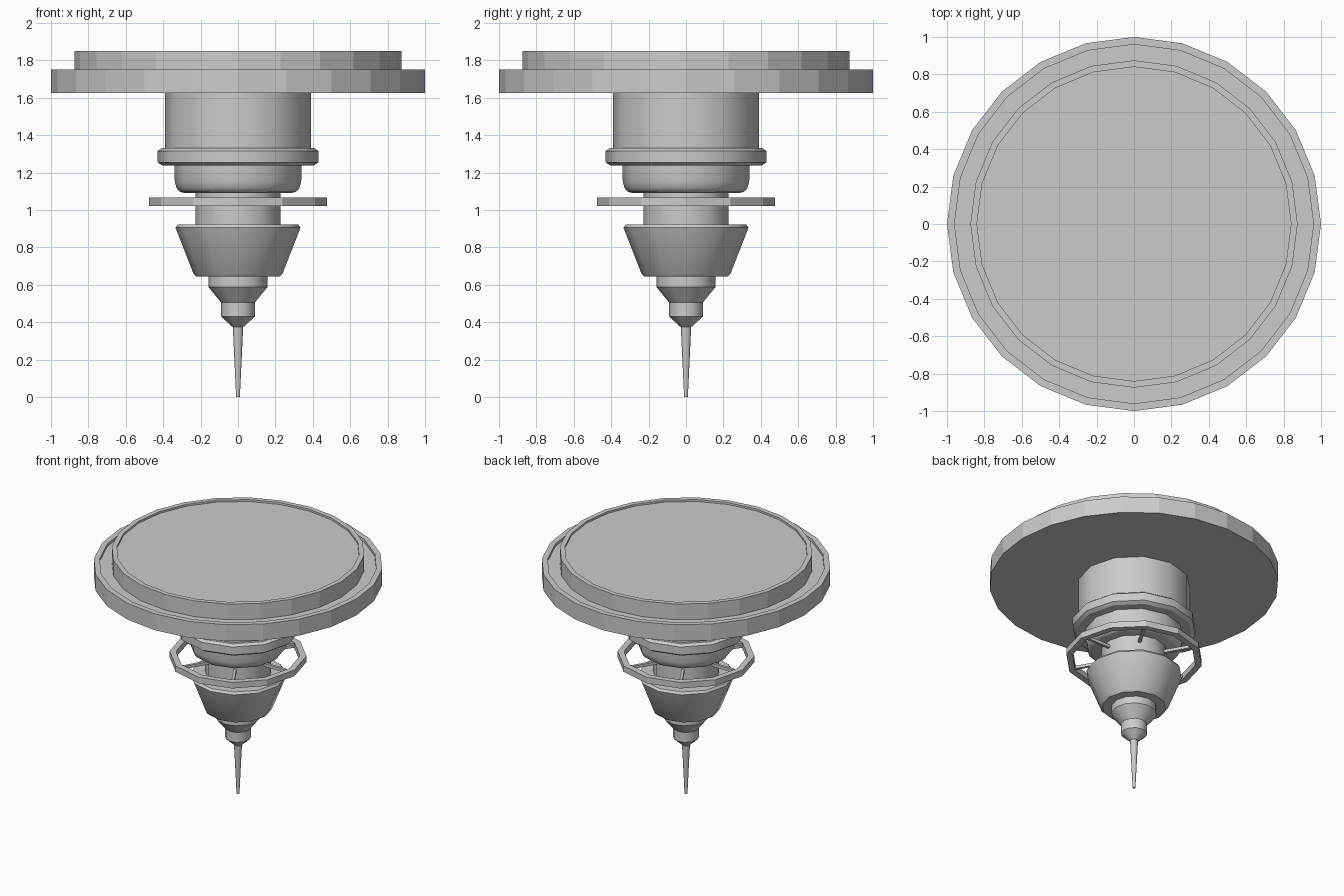
import bpy, math
from mathutils import Matrix, Vector

cube = bpy.data.objects.get("Cube")
if cube:
    bpy.data.objects.remove(cube)

grey = bpy.data.materials.new("hull_grey")
grey.use_nodes = True
grey.diffuse_color = (0.6, 0.6, 0.6, 1)
grey.node_tree.nodes["Principled BSDF"].inputs["Base Color"].default_value = (0.6, 0.6, 0.6, 1)


def add_object(name, verts, faces, smooth=None):
    mesh = bpy.data.meshes.new(name)
    mesh.from_pydata(verts, [], faces)
    mesh.materials.append(grey)
    obj = bpy.data.objects.new(name, mesh)
    bpy.context.collection.objects.link(obj)
    if smooth:
        bpy.ops.object.select_all(action='DESELECT')
        obj.select_set(True)
        bpy.context.view_layer.objects.active = obj
        bpy.ops.object.shade_smooth_by_angle(angle=math.radians(smooth))
    return obj


def lathe(name, profile, sides, smooth=None, closed=False):
    """Spin (radius, height) points, listed bottom to top, around z."""
    verts = [(r * math.cos(math.tau * i / sides), r * math.sin(math.tau * i / sides), z)
             for r, z in profile for i in range(sides)]
    rows = len(profile)
    faces = []
    for j in range(rows if closed else rows - 1):
        a, b = j * sides, (j + 1) % rows * sides
        for i in range(sides):
            k = (i + 1) % sides
            faces.append((a + i, a + k, b + k, b + i))
    if not closed:
        faces.append(tuple(reversed(range(sides))))
        faces.append(tuple(range((rows - 1) * sides, rows * sides)))
    return add_object(name, verts, faces, smooth)


# Wide deck plates, each with a raised rim
lathe("lower_deck", [(1, 1.625), (1, 1.75), (0.96, 1.75), (0.96, 1.73), (0.8, 1.73)], 24)
lathe("upper_deck", [(0.875, 1.72), (0.875, 1.85), (0.84, 1.85), (0.84, 1.835)], 24)

# Stem, collar and rounded housing
lathe("main_stem", [(0.39, 1.3), (0.39, 1.63)], 12, 35)
lathe("collar", [(0.405, 1.238), (0.43, 1.255), (0.43, 1.315), (0.41, 1.33)], 12, 35)
lathe("rounded_housing", [(0.285, 1.09), (0.31, 1.097), (0.328, 1.117), (0.338, 1.15),
                          (0.34, 1.25)], 12, 35)
lathe("neck", [(0.228, 0.9), (0.228, 1.1)], 12, 35)

# Docking ring on spokes
lathe("docking_ring", [(0.43, 1.02), (0.475, 1.02), (0.475, 1.066), (0.43, 1.066)], 12, closed=True)
box = [Vector((x, y, z)) for x in (0.2, 0.44) for y in (-0.01, 0.01) for z in (1.032, 1.054)]
box_faces = [(0, 1, 3, 2), (4, 6, 7, 5), (0, 4, 5, 1), (2, 3, 7, 6), (0, 2, 6, 4), (1, 5, 7, 3)]
for n in range(6):
    turn = Matrix.Rotation(math.tau * n / 6, 3, 'Z')
    add_object(f"spoke_{n + 1}", [turn @ v for v in box], box_faces)

# Tapered lower hull, stepped nozzle and needle
lathe("lower_hull", [(0.222, 0.643), (0.237, 0.657), (0.334, 0.905), (0.322, 0.922)], 12, 35)
lathe("nozzle", [(0.03, 0.375), (0.09, 0.43), (0.09, 0.505), (0.158, 0.588), (0.158, 0.65)], 12, 35)
lathe("needle", [(0.01, 0), (0.028, 0.38)], 12, 35)
